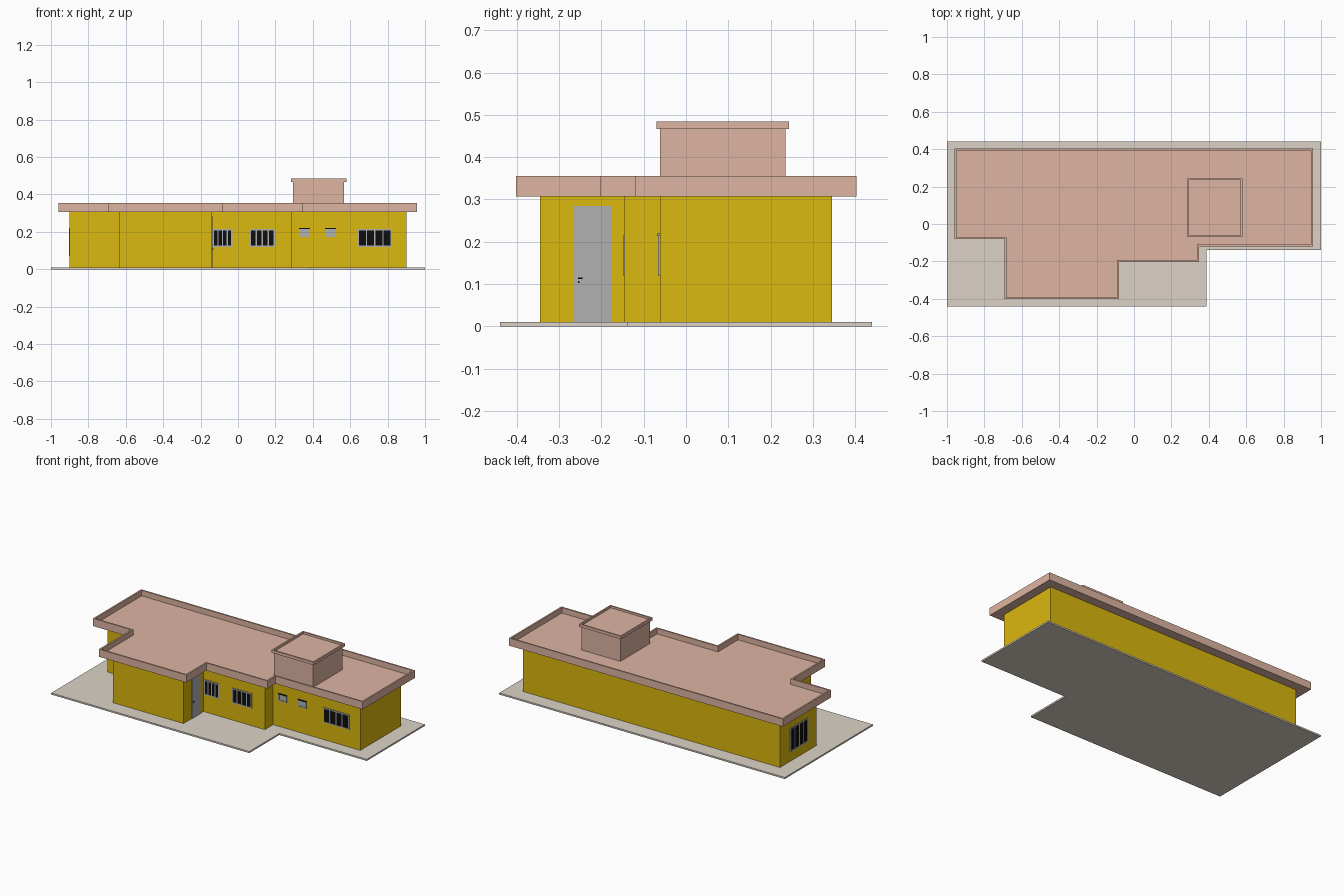
import bpy, bmesh
from mathutils import Vector

if "Cube" in bpy.data.objects:
    bpy.data.objects.remove(bpy.data.objects["Cube"])


def material(name, rgb):
    m = bpy.data.materials.new(name)
    m.diffuse_color = (*rgb, 1)
    m.use_nodes = True
    m.node_tree.nodes["Principled BSDF"].inputs["Base Color"].default_value = m.diffuse_color
    return m


YELLOW = material("yellow_paint", (0.71, 0.48, 0.004))
PINK = material("pink_render", (0.73, 0.46, 0.36))
STONE = material("pale_paving", (0.72, 0.65, 0.57))
BLACK = material("dark_glass", (0.004, 0.004, 0.004))
GREY = material("grey_metal", (0.44, 0.44, 0.44))


def finish(name, bm, mat):
    bmesh.ops.recalc_face_normals(bm, faces=bm.faces)
    me = bpy.data.meshes.new(name)
    bm.to_mesh(me)
    bm.free()
    me.materials.append(mat)
    ob = bpy.data.objects.new(name, me)
    bpy.context.collection.objects.link(ob)
    return ob


def prism(name, outline, z0, z1, mat, rim=0, depth=0):
    """Extrude a plan outline; rim and depth sink the top inside a parapet."""
    bm = bmesh.new()
    base = bm.faces.new([bm.verts.new((x, y, z0)) for x, y in outline])
    ext = bmesh.ops.extrude_face_region(bm, geom=[base], use_keep_orig=True)["geom"]
    bmesh.ops.translate(bm, vec=(0, 0, z1 - z0),
                        verts=[g for g in ext if isinstance(g, bmesh.types.BMVert)])
    top = next(g for g in ext if isinstance(g, bmesh.types.BMFace))
    bmesh.ops.recalc_face_normals(bm, faces=bm.faces)
    if rim:
        bmesh.ops.inset_region(bm, faces=[top], thickness=rim, use_even_offset=True)
        top2 = bmesh.ops.extrude_face_region(bm, geom=[top])["geom"]
        bmesh.ops.translate(bm, vec=(0, 0, -depth),
                            verts=[g for g in top2 if isinstance(g, bmesh.types.BMVert)])
        if top.is_valid:
            bmesh.ops.delete(bm, geom=[top], context="FACES_ONLY")
    return finish(name, bm, mat)


def rect(x0, x1, y0, y1):
    return [(x0, y0), (x1, y0), (x1, y1), (x0, y1)]


def boxes(name, spans, mat):
    """Join several boxes, each given as (low corner, high corner)."""
    bm = bmesh.new()
    for lo, hi in spans:
        lo, hi = Vector(lo), Vector(hi)
        vs = bmesh.ops.create_cube(bm, size=1)["verts"]
        bmesh.ops.scale(bm, vec=hi - lo, verts=vs)
        bmesh.ops.translate(bm, vec=(lo + hi) / 2, verts=vs)
    return finish(name, bm, mat)


def window(name, wall, u0, u1, z0, z1, panes, side=False, glass=BLACK):
    """Framed window on a front wall (y = wall) or left wall (x = wall)."""
    def span(a, b, c, d, out):
        if side:
            return (wall - out, a, c), (wall + 0.004, b, d)
        return (a, wall - out, c), (b, wall + 0.004, d)
    t = 0.007
    bars = [span(u0, u1, z0, z0 + t, 0.004), span(u0, u1, z1 - t, z1, 0.004)]
    step = (u1 - u0 - t) / panes
    for i in range(panes + 1):
        a = u0 + i * step
        bars.append(span(a, a + t, z0 + t, z1 - t, 0.004))
    boxes(name + "_frame", bars, GREY)
    boxes(name + "_glass", [span(u0 + t, u1 - t, z0 + t, z1 - t, 0.001)], glass)


# Paved base
prism("paving", [(-1, -.44), (.387, -.44), (.387, -.14), (1, -.14), (1, .44), (-1, .44)],
      0, .01, STONE)

# Walls
prism("walls", [(-.9, -.022), (-.635, -.022), (-.635, -.345), (-.14, -.345),
                (-.14, -.145), (.29, -.145), (.29, -.062), (.9, -.062),
                (.9, .345), (-.9, .345)], .01, .308, YELLOW)

# Flat roof with parapet
prism("roof", [(-.96, -.08), (-.693, -.08), (-.693, -.402), (-.08, -.402),
               (-.08, -.202), (.347, -.202), (.347, -.12), (.957, -.12),
               (.957, .403), (-.96, .403)], .307, .355, PINK, rim=.01, depth=.035)

# Rooftop tank room and its cap
prism("roof_room", rect(.295, .568, -.062, .235), .315, .468, PINK)
prism("roof_room_cap", rect(.284, .579, -.07, .244), .467, .485, PINK, rim=.009, depth=.013)

# Windows
window("entry_window", -.145, -.135, -.03, .12, .215, 4)
window("hall_window", -.145, .062, .198, .12, .215, 4)
window("right_window", -.062, .64, .823, .12, .215, 4)
window("left_window", -.9, .068, .243, .07, .22, 4, side=True)
for i, x in enumerate((.326, .465)):
    window(f"vent_window_{i + 1}", -.062, x, x + .059, .172, .218, 1, glass=GREY)
    boxes(f"vent_gap_{i + 1}", [((x, -.067, .214), (x + .059, -.06, .22))], BLACK)

# Door and handle
boxes("door", [((-.145, -.266, .01), (-.137, -.178, .285))], GREY)
boxes("door_handle", [((-.139, -.255, .112), (-.132, -.245, .115)),
                      ((-.139, -.255, .103), (-.135, -.252, .107))], BLACK)
